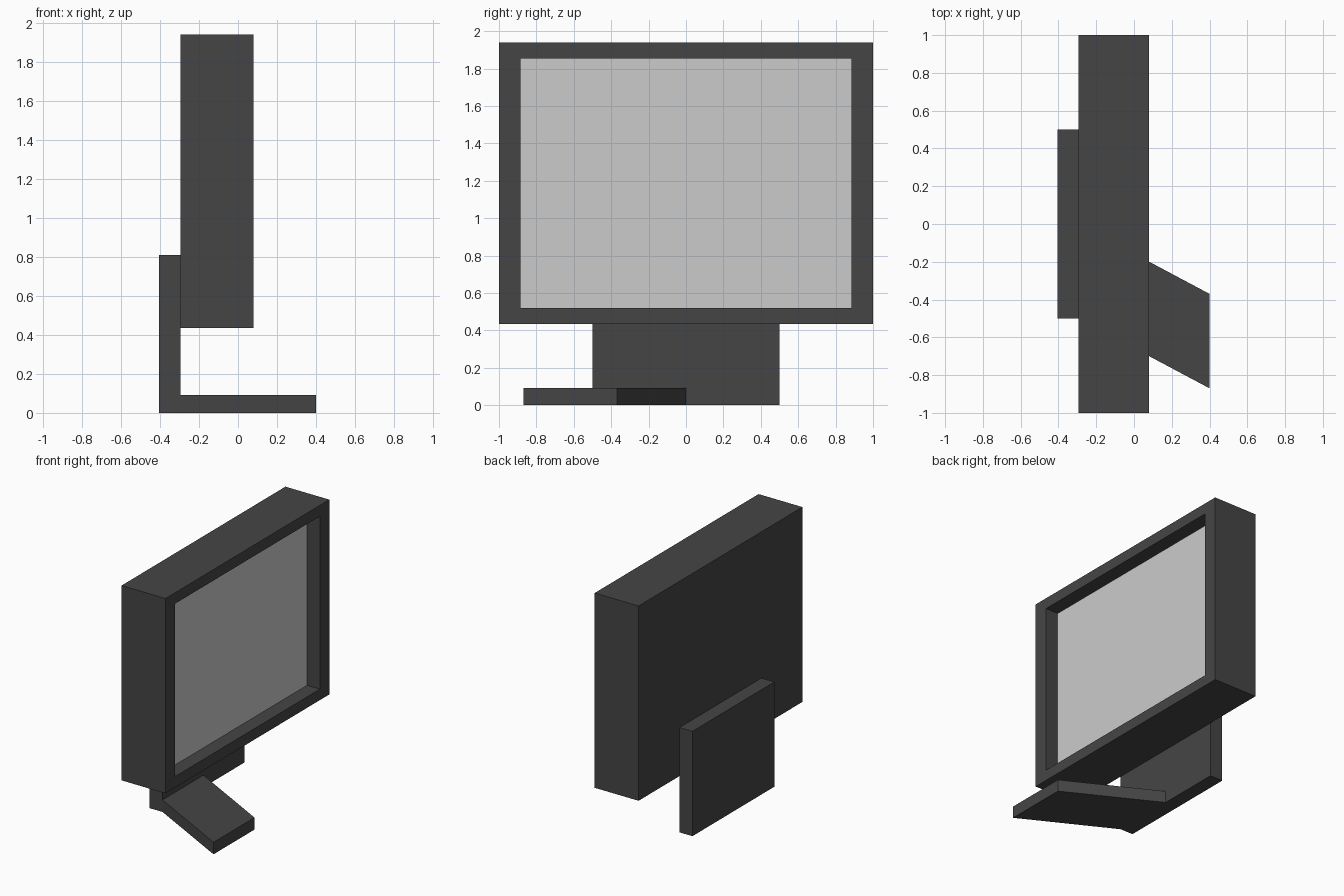
import bpy
import bmesh

if "Cube" in bpy.data.objects:
    bpy.data.objects.remove(bpy.data.objects["Cube"])

dark = bpy.data.materials.new("dark_plastic")
dark.diffuse_color = (0.06, 0.06, 0.06, 1)
dark.use_nodes = True
dark.node_tree.nodes["Principled BSDF"].inputs["Base Color"].default_value = dark.diffuse_color


def add_object(name, bm, mat=None):
    bmesh.ops.recalc_face_normals(bm, faces=bm.faces)
    mesh = bpy.data.meshes.new(name)
    bm.to_mesh(mesh)
    bm.free()
    if mat:
        mesh.materials.append(mat)
    obj = bpy.data.objects.new(name, mesh)
    bpy.context.collection.objects.link(obj)
    return obj


def prism(outline, z0, z1):
    """Extrude an xy outline from z0 to z1."""
    bm = bmesh.new()
    base = bm.faces.new([bm.verts.new((x, y, z0)) for x, y in outline])
    top = bmesh.ops.extrude_face_region(bm, geom=[base], use_keep_orig=True)
    for v in top["geom"]:
        if isinstance(v, bmesh.types.BMVert):
            v.co.z = z1
    return bm


def box(x0, x1, y0, y1, z0, z1):
    return prism([(x0, y0), (x1, y0), (x1, y1), (x0, y1)], z0, z1)


back, front, screen_x = -0.295, 0.08, -0.03
half_w, z_lo, z_hi = 0.885, 0.52, 1.855

# Housing: a box with its screen side inset and pushed in
bm = box(back, front, -1, 1, 0.435, 1.94)
bmesh.ops.recalc_face_normals(bm, faces=bm.faces)
face = max(bm.faces, key=lambda f: f.calc_center_median().x)
z_mid = (z_lo + z_hi) / 2
bmesh.ops.inset_region(bm, faces=[face], thickness=0.05)
for v in face.verts:
    v.co.y = half_w if v.co.y > 0 else -half_w
    v.co.z = z_hi if v.co.z > z_mid else z_lo
pushed = bmesh.ops.extrude_discrete_faces(bm, faces=[face])["faces"][0]
for v in pushed.verts:
    v.co.x = screen_x
bmesh.ops.recalc_face_normals(bm, faces=bm.faces)
bmesh.ops.delete(bm, geom=[pushed], context='FACES_ONLY')
housing = bpy.data.meshes.new("housing")
bm.to_mesh(housing)
bm.free()
housing.materials.append(dark)
bpy.context.collection.objects.link(bpy.data.objects.new("housing", housing))

# Screen panel closing the recess, facing +x
screen = bpy.data.meshes.new("screen")
screen.from_pydata([(screen_x, -half_w, z_lo), (screen_x, half_w, z_lo),
                    (screen_x, half_w, z_hi), (screen_x, -half_w, z_hi)],
                   [], [(0, 1, 2, 3)])
bpy.context.collection.objects.link(bpy.data.objects.new("screen", screen))

# Upright stand plate behind the housing
add_object("stand_plate", box(-0.405, back, -0.5, 0.5, 0, 0.81), dark)

# Slanted foot running forward from one half of the plate
foot = [(back, -0.5), (0.4, -0.87), (0.4, -0.37), (back, 0.0)]
add_object("stand_foot", prism(foot, 0, 0.093), dark)
